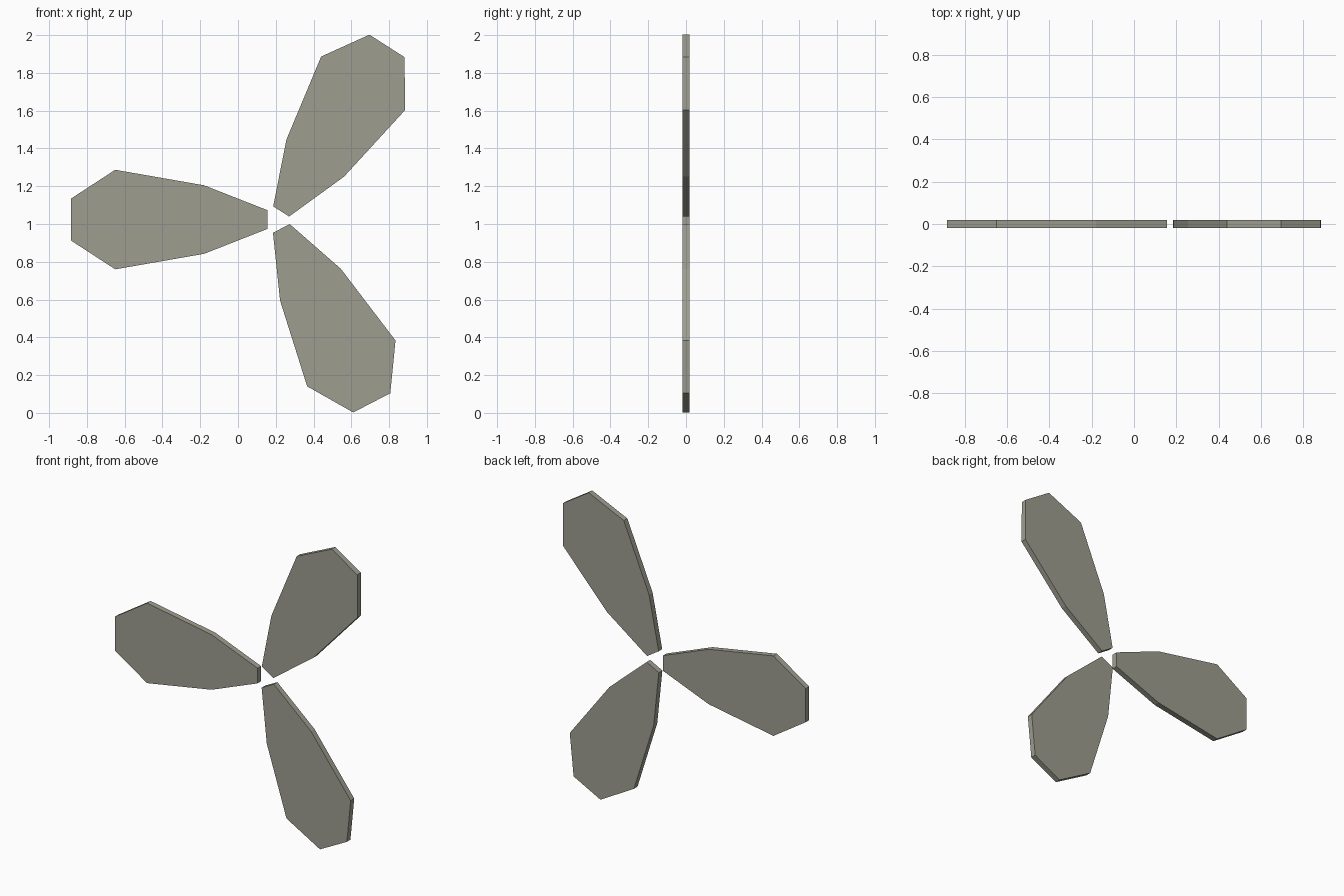
import bpy, bmesh, math
from mathutils import Matrix, Vector

if "Cube" in bpy.data.objects:
    bpy.data.objects.remove(bpy.data.objects["Cube"])

THICK = 0.037
# blade outline: distance from the root, half width
PROFILE = [(0.0, 0.05), (0.335, 0.1815), (0.805, 0.2635), (1.04, 0.1105)]

mat = bpy.data.materials.new("warm_grey")
mat.diffuse_color = (0.34, 0.34, 0.28, 1)
mat.use_nodes = True
mat.node_tree.nodes["Principled BSDF"].inputs["Base Color"].default_value = mat.diffuse_color


def blade(name, root_x, root_z, degrees):
    """Flat extruded blade, pointing away from its root at the given angle."""
    outline = [(d, w) for d, w in PROFILE] + [(d, -w) for d, w in reversed(PROFILE)]
    bm = bmesh.new()
    face = bm.faces.new([bm.verts.new((d, -THICK / 2, w)) for d, w in outline])
    ext = bmesh.ops.extrude_face_region(bm, geom=[face])
    verts = [v for v in ext["geom"] if isinstance(v, bmesh.types.BMVert)]
    bmesh.ops.translate(bm, verts=verts, vec=(0, THICK, 0))
    bmesh.ops.recalc_face_normals(bm, faces=bm.faces)
    turn = Matrix.Rotation(-math.radians(degrees), 4, 'Y')
    bm.transform(Matrix.Translation(Vector((root_x, 0, root_z))) @ turn)
    mesh = bpy.data.meshes.new(name)
    bm.to_mesh(mesh)
    bm.free()
    mesh.materials.append(mat)
    obj = bpy.data.objects.new(name, mesh)
    bpy.context.collection.objects.link(obj)


# three blades, 120 degrees apart
blade("left_blade", 0.155, 1.0235, 180)
blade("upper_blade", 0.2285, 1.0665, 57.4)
blade("lower_blade", 0.2295, 0.9765, -62.6)
